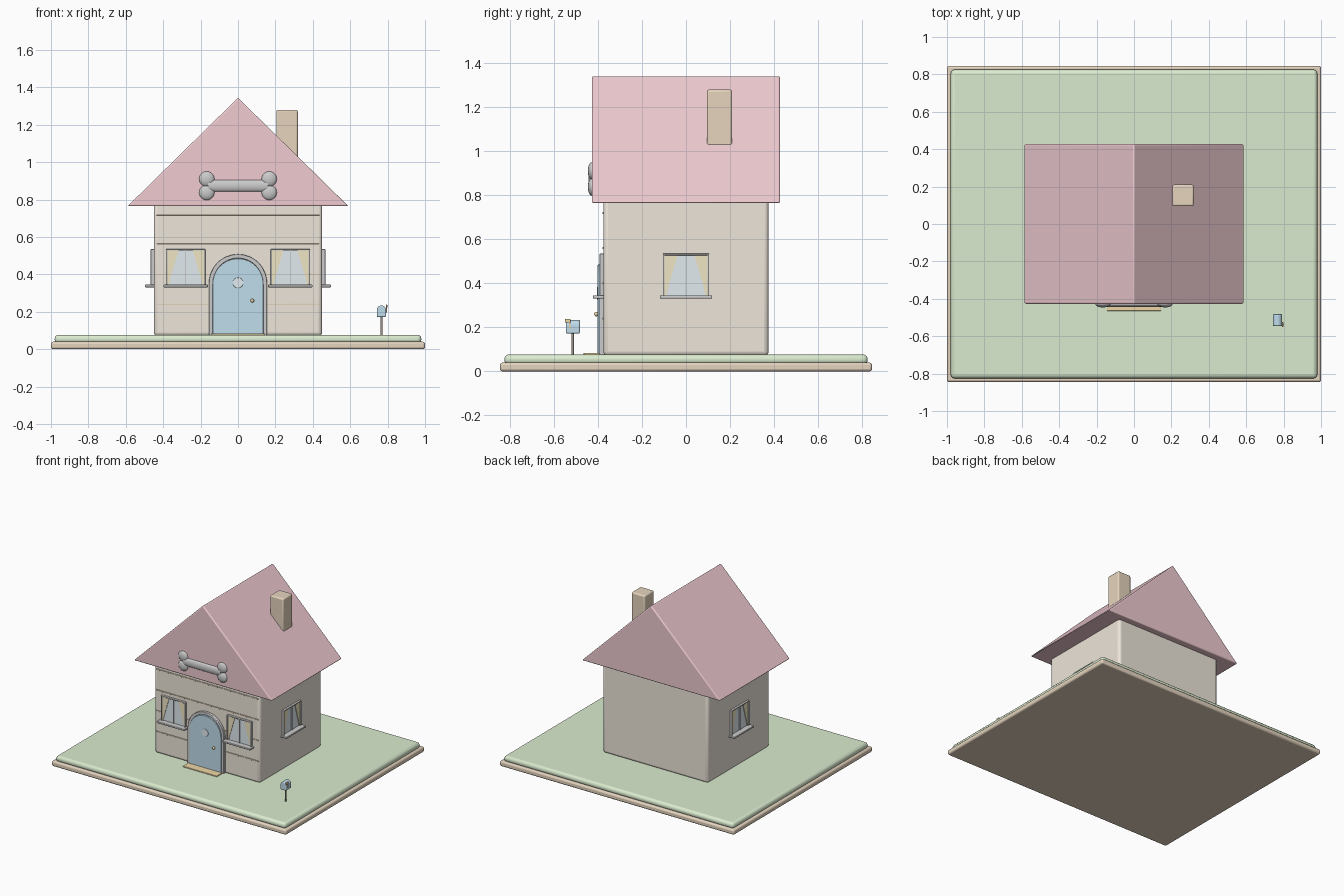
import bpy, bmesh, math
from mathutils import Matrix, Vector

if "Cube" in bpy.data.objects:
    bpy.data.objects.remove(bpy.data.objects["Cube"])

COLORS = {
    "tan": (0.78, 0.66, 0.52, 1), "green": (0.70, 0.83, 0.62, 1),
    "cream": (0.85, 0.79, 0.70, 1), "pink": (0.87, 0.60, 0.64, 1),
    "brick": (0.79, 0.66, 0.51, 1), "blue": (0.53, 0.72, 0.84, 1),
    "pale_blue": (0.75, 0.83, 0.87, 1), "white": (0.85, 0.86, 0.86, 1),
    "yellow": (0.87, 0.79, 0.55, 1), "mat": (0.85, 0.68, 0.38, 1),
    "brown": (0.35, 0.29, 0.25, 1),
}


def finish(name, bm, color=None, bevel=0, xf=None, segs=3):
    """Turn a bmesh into a named, coloured, bevelled object."""
    bmesh.ops.recalc_face_normals(bm, faces=bm.faces)
    me = bpy.data.meshes.new(name)
    bm.to_mesh(me)
    bm.free()
    ob = bpy.data.objects.new(name, me)
    bpy.context.collection.objects.link(ob)
    if xf:
        ob.matrix_world = xf
    if color:
        mat = bpy.data.materials.get(color) or bpy.data.materials.new(color)
        mat.diffuse_color = COLORS[color]
        mat.use_nodes = True
        mat.node_tree.nodes["Principled BSDF"].inputs["Base Color"].default_value = mat.diffuse_color
        me.materials.append(mat)
    if bevel:
        m = ob.modifiers.new("Bevel", "BEVEL")
        m.width, m.segments = bevel, segs
        m.limit_method, m.angle_limit = "ANGLE", math.radians(40)
    bpy.ops.object.select_all(action="DESELECT")
    ob.select_set(True)
    bpy.context.view_layer.objects.active = ob
    bpy.ops.object.shade_smooth_by_angle(angle=math.radians(35))
    return ob


def box(name, lo, hi, color=None, bevel=0, xf=None):
    lo, hi = Vector(lo), Vector(hi)
    bm = bmesh.new()
    bmesh.ops.create_cube(bm, size=1)
    bmesh.ops.scale(bm, vec=hi - lo, verts=bm.verts)
    bmesh.ops.translate(bm, vec=(lo + hi) / 2, verts=bm.verts)
    return finish(name, bm, color, bevel, xf)


def prism(name, pts, y0, y1, color=None, bevel=0, xf=None):
    """Extrude an xz outline from y0 to y1."""
    bm = bmesh.new()
    f = bm.faces.new([bm.verts.new((x, y0, z)) for x, z in pts])
    r = bmesh.ops.extrude_face_region(bm, geom=[f])
    vs = [v for v in r["geom"] if isinstance(v, bmesh.types.BMVert)]
    bmesh.ops.translate(bm, vec=(0, y1 - y0, 0), verts=vs)
    return finish(name, bm, color, bevel, xf)


def ball(name, loc, scale, color=None):
    bm = bmesh.new()
    bmesh.ops.create_uvsphere(bm, u_segments=24, v_segments=16, radius=1)
    return finish(name, bm, color, xf=Matrix.LocRotScale(Vector(loc), None, Vector(scale)))


def cylinder(name, loc, r, depth, color=None, axis="Z", bevel=0):
    bm = bmesh.new()
    bmesh.ops.create_cone(bm, cap_ends=True, segments=32, radius1=r, radius2=r, depth=depth)
    rot = Matrix.Identity(4) if axis == "Z" else Matrix.Rotation(math.pi / 2, 4, "Y" if axis == "X" else "X")
    return finish(name, bm, color, bevel, Matrix.Translation(loc) @ rot)


def arch(r, z0, spring, cx=0, n=24):
    """Outline with a half-round top, from bottom right to bottom left."""
    top = [(cx + r * math.cos(math.pi * i / n), spring + r * math.sin(math.pi * i / n)) for i in range(n + 1)]
    return [(cx + r, z0)] + top + [(cx - r, z0)]


# Ground
box("base_plate", (-1, -0.845, 0), (1, 0.845, 0.04), "tan", 0.012)
box("lawn", (-0.98, -0.825, 0.03), (0.98, 0.825, 0.077), "green", 0.02)

# House shell
box("walls", (-0.45, -0.375, 0.07), (0.45, 0.375, 0.79), "cream", 0.02)
for i in range(4):
    z = 0.24 + 0.16 * i
    box(f"siding_strip_{i}", (-0.435, -0.379, z - 0.004), (0.435, -0.37, z + 0.004), "tan", 0.001)
prism("roof", [(-0.59, 0.765), (0.59, 0.765), (0, 1.344)], -0.428, 0.428, "pink", 0.008)
box("chimney", (0.205, 0.095, 0.95), (0.32, 0.21, 1.28), "brick", 0.01)

# Door
prism("door_frame", arch(0.155, 0.075, 0.353) + arch(0.133, 0.075, 0.353)[::-1],
      -0.394, -0.37, None, 0.004)
prism("door", arch(0.135, 0.075, 0.35), -0.401, -0.37, "blue", 0.003)
cylinder("door_window", (0, -0.401, 0.355), 0.028, 0.008, "pale_blue", "Y", 0.002)
ball("door_knob", (0.077, -0.407, 0.26), (0.01, 0.01, 0.01), "mat")
box("door_mat", (-0.145, -0.465, 0.072), (0.145, -0.385, 0.084), "mat", 0.003)


# Windows, built facing -y with the wall at y = 0
def window(name, xf):
    w, z0, z1, t = 0.105, 0.342, 0.535, 0.008
    for s in (-1, 1):
        a, b = sorted((s * w, s * (w - t)))
        box(f"{name}_jamb_{s}", (a, -0.017, z0), (b, 0.01, z1), "white", 0.002, xf)
        pts = [(s * (w - t), z0), (s * (w - t), z1 - t), (s * 0.038, z1 - t), (s * 0.078, z0 + 0.05), (s * 0.09, z0)]
        prism(f"{name}_curtain_{s}", pts, -0.010, 0, "yellow", 0, xf)
    box(f"{name}_head", (-w, -0.017, z1 - t), (w, 0.01, z1), "white", 0.002, xf)
    box(f"{name}_mullion", (-0.003, -0.012, z0), (0.003, 0, z1 - t), "white", 0, xf)
    box(f"{name}_glass", (-w + t, -0.006, z0), (w - t, 0.005, z1 - t), "pale_blue", 0, xf)
    box(f"{name}_sill", (-0.119, -0.048, 0.331), (0.119, 0.01, 0.345), "white", 0.004, xf)


for side, s in (("left", -1), ("right", 1)):
    window(f"front_window_{side}", Matrix.Translation((s * 0.28, -0.375, 0)))
    window(f"side_window_{side}", Matrix.Translation((s * 0.45, 0, 0)) @ Matrix.Rotation(s * math.pi / 2, 4, "Z"))

# Bone sign on the gable
cylinder("bone_shaft", (0, -0.428, 0.874), 0.031, 0.32, None, "X").scale = (1, 0.5, 1)
for sx in (-1, 1):
    for sz in (-1, 1):
        ball(f"bone_knob_{sx}_{sz}", (sx * 0.167, -0.426, 0.874 + sz * 0.036), (0.041, 0.02, 0.041))

# Letter box
cylinder("letter_box_post", (0.767, -0.515, 0.125), 0.006, 0.11, "brown")
prism("letter_box", arch(0.025, 0.172, 0.209, 0.767), -0.546, -0.482, "blue", 0.006)
box("letter_box_flag_stem", (0.791, -0.531, 0.195), (0.797, -0.525, 0.238), "mat")
box("letter_box_flag", (0.791, -0.550, 0.222), (0.798, -0.525, 0.238), "mat", 0.001)
